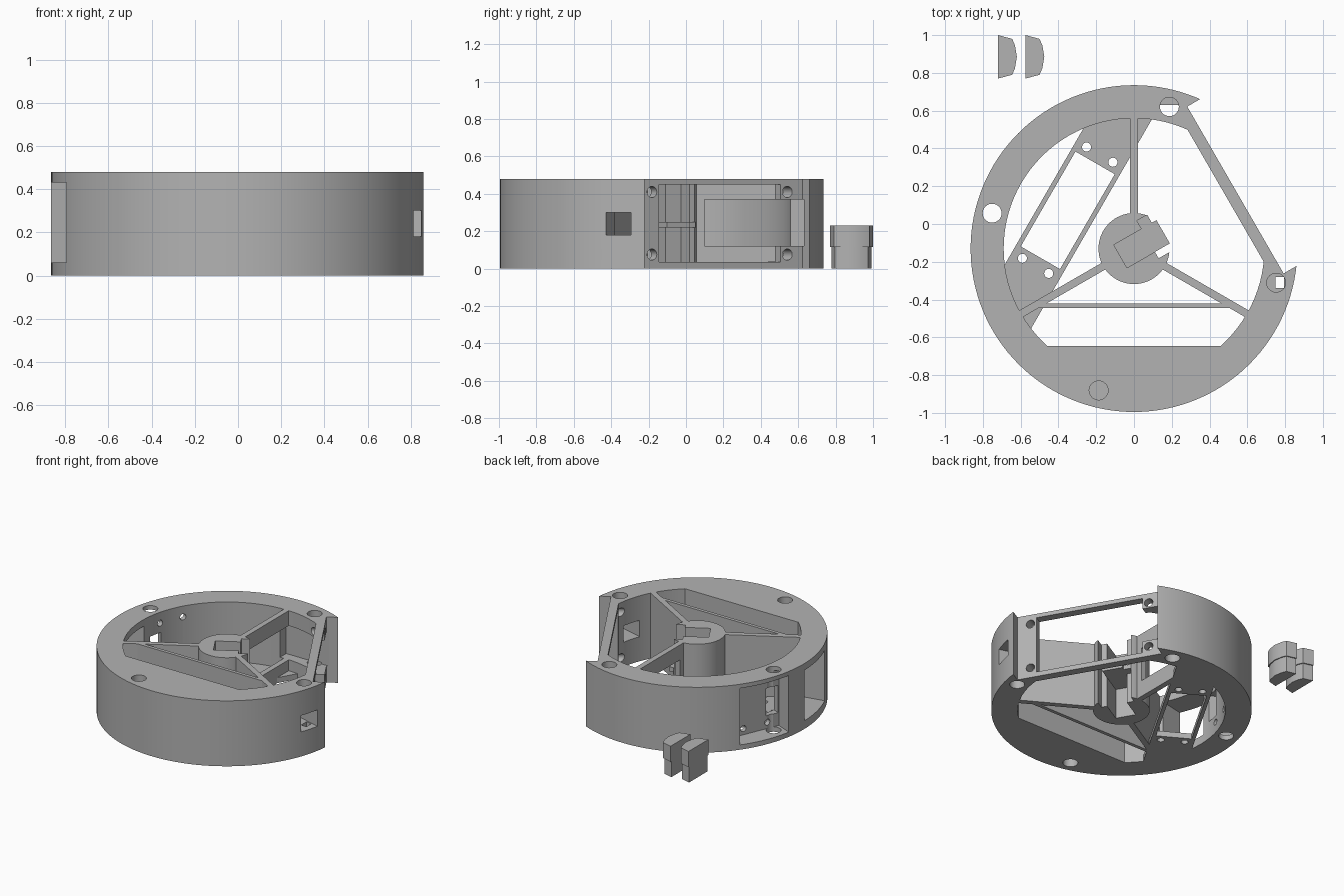
import bpy, bmesh, math
from mathutils import Matrix, Vector

if "Cube" in bpy.data.objects:
    bpy.data.objects.remove(bpy.data.objects["Cube"])

CENTRE = Vector((0, -0.13, 0))
H, R_OUT, R_IN = 0.48, 0.865, 0.69

grey = bpy.data.materials.new("plain grey")
grey.use_nodes = True
grey.diffuse_color = (0.45, 0.45, 0.45, 1)
grey.node_tree.nodes["Principled BSDF"].inputs["Base Color"].default_value = grey.diffuse_color


def make(name, bm):
    mesh = bpy.data.meshes.new(name)
    bmesh.ops.recalc_face_normals(bm, faces=bm.faces)
    bm.to_mesh(mesh)
    bm.free()
    mesh.materials.append(grey)
    ob = bpy.data.objects.new(name, mesh)
    bpy.context.collection.objects.link(ob)
    return ob


def block(name, angle, d, t, z):
    """Box in a frame turned about the hub: d outward, t sideways."""
    bm = bmesh.new()
    bmesh.ops.create_cube(bm, size=1)
    size = [b - a for a, b in (d, t, z)]
    mid = [(a + b) / 2 for a, b in (d, t, z)]
    bmesh.ops.transform(bm, verts=bm.verts, matrix=Matrix.Translation(CENTRE)
                        @ Matrix.Rotation(math.radians(angle), 4, 'Z')
                        @ Matrix.Translation(mid) @ Matrix.Diagonal((*size, 1)))
    return make(name, bm)


def rod(name, angle, d, t, r, z, segs=32):
    """Vertical cylinder in the same frame."""
    bm = bmesh.new()
    bmesh.ops.create_cone(bm, cap_ends=True, segments=segs, radius1=r, radius2=r, depth=z[1] - z[0])
    bmesh.ops.transform(bm, verts=bm.verts, matrix=Matrix.Translation(CENTRE)
                        @ Matrix.Rotation(math.radians(angle), 4, 'Z')
                        @ Matrix.Translation((d, t, (z[0] + z[1]) / 2)))
    return make(name, bm)


def bore(angle, t, z, r, d):
    """Horizontal cylinder along the outward direction."""
    bm = bmesh.new()
    bmesh.ops.create_cone(bm, cap_ends=True, segments=24, radius1=r, radius2=r, depth=d[1] - d[0])
    bmesh.ops.transform(bm, verts=bm.verts, matrix=Matrix.Translation(CENTRE)
                        @ Matrix.Rotation(math.radians(angle), 4, 'Z')
                        @ Matrix.Translation(((d[0] + d[1]) / 2, t, z))
                        @ Matrix.Rotation(math.pi / 2, 4, 'Y'))
    return make("cutter", bm)


def boolean(ob, others, op='DIFFERENCE'):
    for other in others:
        mod = ob.modifiers.new("bool", 'BOOLEAN')
        mod.operation, mod.solver, mod.object = op, 'EXACT', other
        bpy.context.view_layer.update()
        deps = bpy.context.evaluated_depsgraph_get()
        mesh = bpy.data.meshes.new_from_object(ob.evaluated_get(deps))
        ob.modifiers.clear()
        ob.data = mesh
        bpy.data.objects.remove(other)


def smooth(ob):
    ob.data.shade_smooth()
    ob.data.set_sharp_from_angle(angle=math.radians(25))


FULL = (-0.1, H + 0.1)

# Round body with a hollow that has two flat sides
body = rod("round_body", 0, 0, 0, R_OUT, (0, H), 128)
hollow = rod("cutter", 0, 0, 0, R_IN, FULL, 96)
boolean(hollow, [block("cutter", 30, (0.56, 1), (-1, 1), (-1, 1)),
                 block("cutter", 270, (0.515, 1), (-1, 1), (-1, 1))])
boolean(body, [hollow])

# Flat mounting side with its opening and corner screw holes
cuts = [block("cutter", 30, (0.62, 1), (-0.51, 0.51), FULL),
        block("cutter", 30, (0.4, 0.8), (-0.375, 0.375), (0.035, 0.45))]
for side in (-1, 1):
    for z in (0.075, 0.41):
        cuts.append(bore(30, side * 0.418, z, 0.03, (0.45, 0.8)))

# Blind holes from top and bottom, one passing right through
for angle in (76, -13.5, 256):
    cuts.append(rod("cutter", angle, 0.774, 0, 0.05, (H - 0.13, H + 0.1)))
    cuts.append(rod("cutter", angle, 0.774, 0, 0.05, (-0.1, 0.13)))
cuts.append(rod("cutter", 166, 0.774, 0, 0.05, FULL))

# Side windows, recessed panel and cable passages
cuts += [block("cutter", 157, (0.72, 1), (-0.19, 0.19), (0.035, 0.45)),
         block("cutter", 157, (0.5, 1), (0.09, 0.185), (0.13, 0.33)),
         block("cutter", 192, (0.5, 1), (-0.17, 0.17), (0.06, 0.43)),
         block("cutter", -15.5, (0.5, 1), (-0.07, 0.07), (0.18, 0.30)),
         block("cutter", 0, (0.75, 0.793), (-0.21, -0.15), (0.1, 0.38)),
         block("cutter", 0, (-0.05, 0.5), (0.23, 0.76), (0.12, 0.37))]
for angle in (150, 165):
    for z in (0.08, 0.40):
        cuts.append(bore(angle, 0, z, 0.022, (0.6, 0.9)))
boolean(body, cuts)
smooth(body)

# Hub with a stepped slot and a middle shelf
hub = rod("hub", 0, 0, 0, 0.188, (0, H), 64)
boolean(hub, [block("cutter", 30, (-0.083, 0.3), (-0.07, 0.07), FULL),
              block("cutter", 30, (0.087, 0.3), (-0.11, 0.12), FULL)])
smooth(hub)
block("hub_shelf", 30, (-0.084, 0.178), (-0.071, 0.071), (0.22, 0.25))
block("hub_shelf_tab", 30, (0.085, 0.15), (0.07, 0.121), (0.22, 0.25))

# Three spokes, the back one with a window
for name, angle in (("back", 90), ("right", 210), ("left", 330)):
    spoke = block(name + "_spoke", angle, (0.18, 0.697), (-0.02, 0.02), (0, H))
    if name == "back":
        boolean(spoke, [block("cutter", 90, (0.23, 0.76), (-0.1, 0.1), (0.12, 0.37))])

# Cross wall between the two front spokes
block("front_cross_wall", 270, (0.29, 0.315), (-0.51, 0.51), (0, H))

# Low side tray: plates with screw holes joined by two rails
for name, side in (("back", 1), ("front", -1)):
    plate = rod(name + "_tray_plate", 0, 0, 0, R_IN + 0.01, (0, 0.04), 96)
    lo, hi = sorted((side * 0.29, side * 1.0))
    boolean(plate, [block("cutter", 150, (0.26, 0.55), (lo, hi), (-1, 1))], 'INTERSECT')
    boolean(plate, [rod("cutter", 150, d, side * 0.34, 0.024, FULL, 24) for d in (0.325, 0.486)])
    smooth(plate)
for name, d in (("inner", 0.26), ("outer", 0.525)):
    block(name + "_tray_rail", 150, (d, d + 0.025), (-0.295, 0.295), (0, 0.04))

# Two loose half-round clips with a stepped lower half
outline = [(0, -0.115), (0.075, -0.095), (0.09, -0.06), (0.1, 0),
           (0.09, 0.06), (0.075, 0.095), (0, 0.115)]
for name, x0 in (("right", -0.72), ("left", -0.575)):
    for part, z0, z1, k in (("lower", 0, 0.115, 0.93), ("upper", 0.115, 0.23, 1.0)):
        bm = bmesh.new()
        face = bm.faces.new([bm.verts.new((x0 + x * k, 0.885 + y * k, z0)) for x, y in outline])
        top = bmesh.ops.extrude_face_region(bm, geom=[face])["geom"]
        bmesh.ops.translate(bm, vec=(0, 0, z1 - z0),
                            verts=[g for g in top if isinstance(g, bmesh.types.BMVert)])
        smooth(make(f"{name}_clip_{part}", bm))
